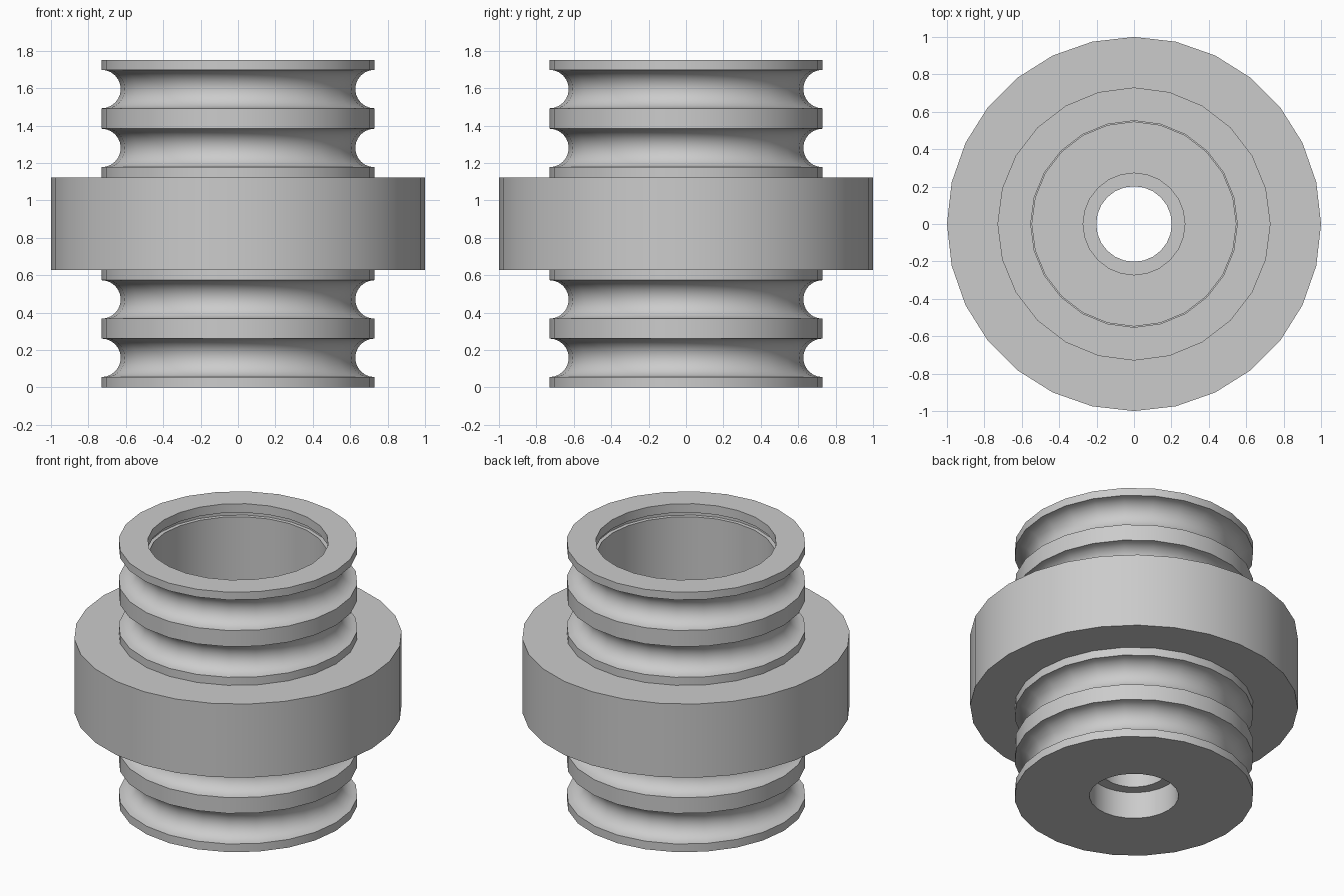
import bpy, bmesh, math

if "Cube" in bpy.data.objects:
    bpy.data.objects.remove(bpy.data.objects["Cube"])

grey = bpy.data.materials.new("plain grey")
grey.diffuse_color = (0.6, 0.6, 0.6, 1)
grey.use_nodes = True
grey.node_tree.nodes["Principled BSDF"].inputs["Base Color"].default_value = grey.diffuse_color


def lathe(name, profile, sides):
    """Revolve an open (radius, height) profile about the z axis."""
    bm = bmesh.new()
    rings = []
    for r, z in profile:
        rings.append([bm.verts.new((r * math.cos(2 * math.pi * i / sides),
                                    r * math.sin(2 * math.pi * i / sides), z))
                      for i in range(sides)])
    for a, b in zip(rings, rings[1:]):
        for i in range(sides):
            j = (i + 1) % sides
            bm.faces.new((a[i], a[j], b[j], b[i]))
    mesh = bpy.data.meshes.new(name)
    bm.to_mesh(mesh)
    bm.free()
    mesh.materials.append(grey)
    obj = bpy.data.objects.new(name, mesh)
    bpy.context.collection.objects.link(obj)
    bpy.ops.object.select_all(action='DESELECT')
    obj.select_set(True)
    bpy.context.view_layer.objects.active = obj
    bpy.ops.object.shade_smooth_by_angle(angle=math.radians(30))
    return obj


H, R, GROOVE = 1.75, 0.73, 0.103
FLANGE_LOW, FLANGE_HIGH = 0.627, 1.123


def groove(zc, steps=12):
    """Half-round groove cut into the outer wall, listed upwards."""
    return [(R - GROOVE * math.cos(t), zc + GROOVE * math.sin(t))
            for t in (math.pi * (k / steps - 0.5) for k in range(steps + 1))]


# Outer wall with two grooves either side of the flange
upper = [(R, FLANGE_HIGH)] + groove(1.28) + groove(1.595) + [(R, H)]
lower = [(R, 0)] + groove(0.158) + groove(0.47) + [(R, FLANGE_LOW)]

# Wide bore with retaining slot, then a stepped hole through the floor
inside = [(0.552, H), (0.552, 1.69), (0.57, 1.69), (0.57, 1.665), (0.545, 1.665),
          (0.545, 0.42), (0.272, 0.42), (0.272, 0.29), (0.202, 0.29),
          (0.202, 0.18), (0.272, 0.18), (0.272, 0)]

lathe("grooved_body", upper + inside + lower, 24)

# Wide central flange, its inner edge tucked just inside the body wall
lathe("flange", [(0.715, FLANGE_LOW), (1, FLANGE_LOW),
                 (1, FLANGE_HIGH), (0.715, FLANGE_HIGH)], 28)
